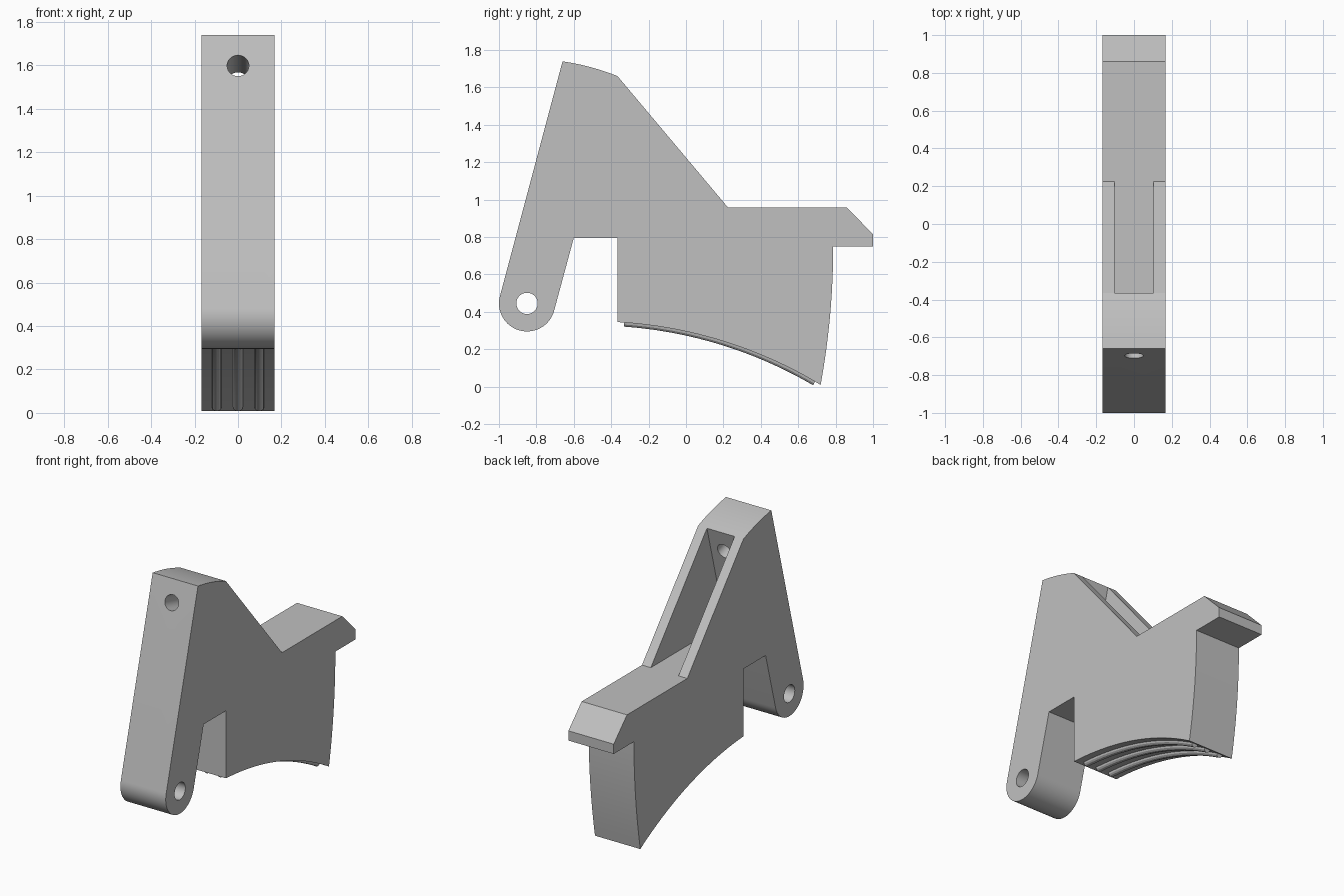
import bpy, bmesh
from math import sin, cos, radians, sqrt, pi
from mathutils import Vector, Matrix

cube = bpy.data.objects.get("Cube")
if cube:
    bpy.data.objects.remove(cube, do_unlink=True)

HALF = 0.167                          # half the width of the part
PIVOT = Vector((-0.85, 0.445))        # pivot axis, as (y, z)
SHOE_Y, SHOE_R = -0.5, 2.36           # centre and radius of the curved sole
SHOE_Z = 0.345 - sqrt(SHOE_R ** 2 - 0.135 ** 2)

grey = bpy.data.materials.new("plain grey")
grey.use_nodes = True
colour = (0.527, 0.527, 0.527, 1)
grey.diffuse_color = colour
grey.node_tree.nodes["Principled BSDF"].inputs["Base Color"].default_value = colour


def link(name, data):
    obj = bpy.data.objects.new(name, data)
    bpy.context.collection.objects.link(obj)
    data.materials.append(grey)
    return obj


def select(obj):
    bpy.ops.object.select_all(action='DESELECT')
    obj.select_set(True)
    bpy.context.view_layer.objects.active = obj


def smooth(obj):
    select(obj)
    bpy.ops.object.shade_smooth_by_angle(angle=radians(25))


def slab(name, outline, half):
    """Extrude a (y, z) outline across the width."""
    bm = bmesh.new()
    face = bm.faces.new([bm.verts.new((-half, y, z)) for y, z in outline])
    out = bmesh.ops.extrude_face_region(bm, geom=[face])
    verts = [v for v in out["geom"] if isinstance(v, bmesh.types.BMVert)]
    bmesh.ops.translate(bm, verts=verts, vec=(2 * half, 0, 0))
    bmesh.ops.recalc_face_normals(bm, faces=bm.faces)
    mesh = bpy.data.meshes.new(name)
    bm.to_mesh(mesh)
    bm.free()
    return link(name, mesh)


def rod(name, radius, centre, axis):
    """Solid cylinder along an axis, used to drill a hole."""
    bm = bmesh.new()
    turn = Vector(axis).to_track_quat('Z', 'Y').to_matrix().to_4x4()
    bmesh.ops.create_cone(bm, cap_ends=True, segments=48, radius1=radius, radius2=radius,
                          depth=0.9, matrix=Matrix.Translation(centre) @ turn)
    mesh = bpy.data.meshes.new(name)
    bm.to_mesh(mesh)
    bm.free()
    return link(name, mesh)


def cut(obj, cutter):
    cutter.hide_render = True
    mod = obj.modifiers.new("cut", 'BOOLEAN')
    mod.operation, mod.solver, mod.object = 'DIFFERENCE', 'EXACT', cutter
    select(obj)
    bpy.ops.object.modifier_apply(modifier=mod.name)
    bpy.data.objects.remove(cutter, do_unlink=True)


def arc(centre, radius, start, end, steps):
    angles = [radians(start + (end - start) * i / steps) for i in range(steps + 1)]
    return [(centre[0] + radius * cos(a), centre[1] + radius * sin(a)) for a in angles]


def sole(start, end, steps):
    ys = [start + (end - start) * i / steps for i in range(steps + 1)]
    return [(y, SHOE_Z + sqrt(SHOE_R ** 2 - (y - SHOE_Y) ** 2)) for y in ys]


# Side outline: rounded pivot foot, notch, curved sole, bowed back, ledge, slope, crown
outline = arc(PIVOT, 0.15, 165, 345, 32)
outline += [(-0.6, 0.795), (-0.365, 0.795)]
outline += sole(-0.365, 0.72, 28)
outline += [(0.787 - 0.067 * (1 - t / 12) ** 2, 0.01 + 0.74 * t / 12) for t in range(1, 13)]
outline += [(1, 0.75), (1, 0.815), (0.86, 0.957), (0.225, 0.957)]
outline += arc(PIVOT, 1.308, 68.3, 81.65, 10)
body = slab("bracket_body", outline, HALF)

# Open pocket behind the leaning front wall, level with the ledge
top_y, top_z = arc(PIVOT, 1.308, 68.3, 68.3, 1)[0]
lean = 0.267
floor_y = top_y - lean * (top_z - 0.957)
cut(body, slab("pocket_cutter",
               [(floor_y, 0.957), (0.225, 0.957), (0.5, top_z), (top_y, top_z)], 0.102))

# Pivot hole across the foot, and a hole square to the front wall
cut(body, rod("pivot_cutter", 0.057, (0, *PIVOT), (1, 0, 0)))
cut(body, rod("front_cutter", 0.05, (0, -0.697, 1.598), (0, 0.966, -0.258)))
smooth(body)

# Three rounded ribs along the curved sole
for name, x in (("right_rib", -0.098), ("middle_rib", 0), ("left_rib", 0.098)):
    curve = bpy.data.curves.new(name, 'CURVE')
    curve.dimensions = '3D'
    curve.bevel_depth, curve.bevel_resolution = 0.022, 4
    curve.use_fill_caps = True
    path = sole(-0.33, 0.69, 28)
    spline = curve.splines.new('POLY')
    spline.points.add(len(path) - 1)
    for point, (y, z) in zip(spline.points, path):
        point.co = (x, y, z, 1)
    rib = link(name, curve)
    select(rib)
    bpy.ops.object.convert(target='MESH')
    smooth(bpy.context.view_layer.objects.active)
